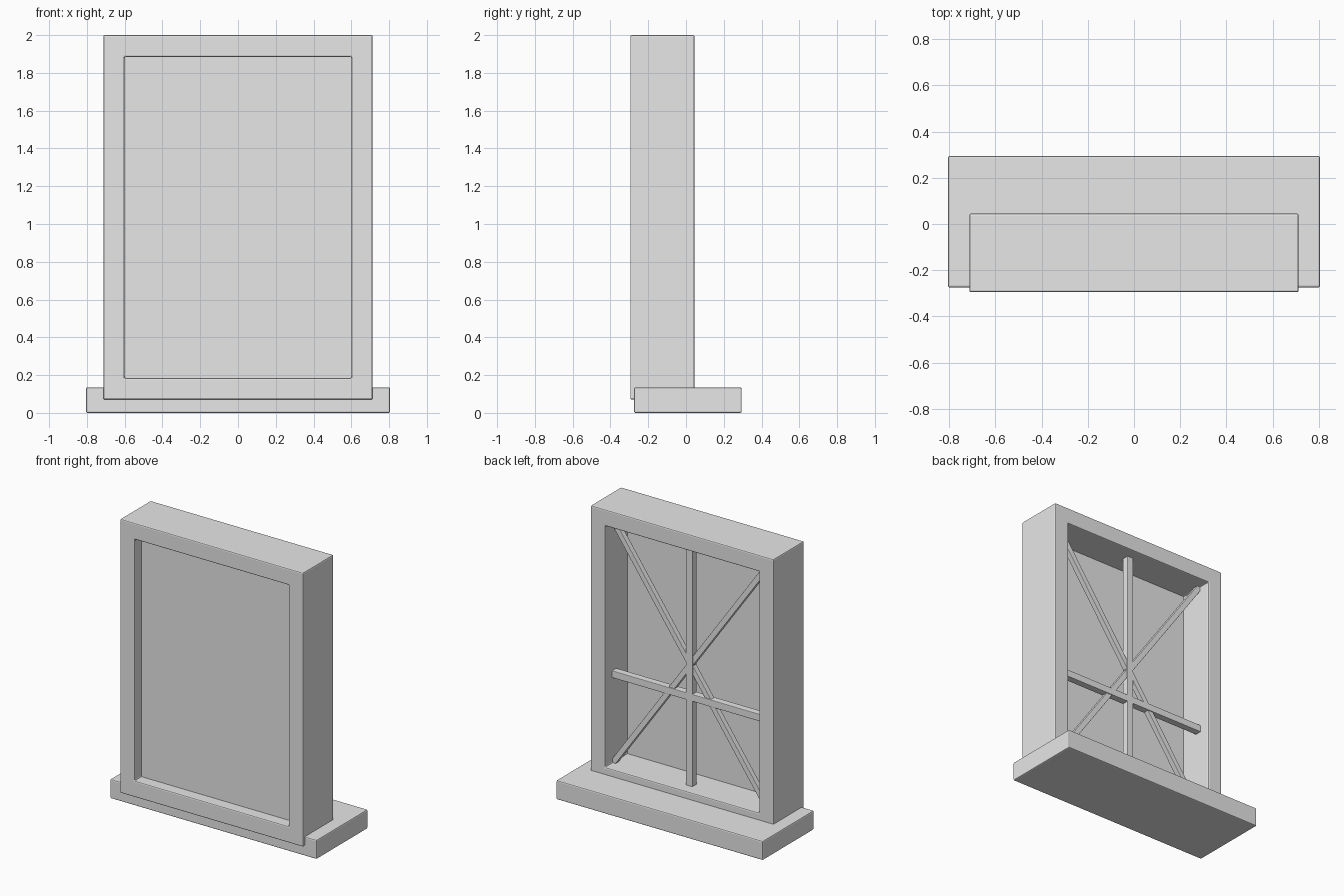
import bpy, bmesh, math
from mathutils import Matrix

if "Cube" in bpy.data.objects:
    bpy.data.objects.remove(bpy.data.objects["Cube"])

grey = bpy.data.materials.new("plain_grey")
grey.diffuse_color = (0.8, 0.8, 0.8, 1)
grey.use_nodes = True
grey.node_tree.nodes["Principled BSDF"].inputs["Base Color"].default_value = grey.diffuse_color


def finish(name, bm, bevel=0.0):
    """Turn a bmesh into a named object with a narrow chamfer."""
    bmesh.ops.recalc_face_normals(bm, faces=bm.faces)
    mesh = bpy.data.meshes.new(name)
    bm.to_mesh(mesh)
    bm.free()
    mesh.materials.append(grey)
    obj = bpy.data.objects.new(name, mesh)
    bpy.context.collection.objects.link(obj)
    if bevel:
        mod = obj.modifiers.new("edge_chamfer", 'BEVEL')
        mod.width = bevel
        mod.segments = 2
        mod.limit_method = 'ANGLE'
    return obj


def box(name, size, centre, bevel=0.0, tilt=0.0):
    """Box of a given size, tilted about the y axis."""
    bm = bmesh.new()
    bmesh.ops.create_cube(bm, size=1, matrix=Matrix.Diagonal((*size, 1)))
    obj = finish(name, bm, bevel)
    obj.location = centre
    obj.rotation_euler.y = tilt
    return obj


# Outer size and opening of the casing
HALF_W, BOTTOM, TOP = 0.713, 0.07, 2.0
OPEN_W, OPEN_B, OPEN_T = 0.6, 0.185, 1.885
FRONT, BACK = -0.295, 0.045

# Casing: a rectangular ring extruded from front to back
bm = bmesh.new()


def ring(w, b, t, y):
    return [bm.verts.new((x, y, z)) for x, z in ((-w, b), (w, b), (w, t), (-w, t))]


outer = ring(HALF_W, BOTTOM, TOP, FRONT)
inner = ring(OPEN_W, OPEN_B, OPEN_T, FRONT)
outer_back = ring(HALF_W, BOTTOM, TOP, BACK)
inner_back = ring(OPEN_W, OPEN_B, OPEN_T, BACK)
for i in range(4):
    j = (i + 1) % 4
    for a, b in ((outer, inner), (inner, inner_back),
                 (inner_back, outer_back), (outer_back, outer)):
        bm.faces.new((a[i], a[j], b[j], b[i]))
finish("window_casing", bm, 0.008)

# Sill under the casing
box("window_sill", (1.61, 0.57, 0.135), (0, 0.01, 0.0675), 0.008)

# Pane near the front of the opening
mid_z = (OPEN_B + OPEN_T) / 2
open_h = OPEN_T - OPEN_B
box("glass_pane", (2 * OPEN_W + 0.02, 0.01, open_h + 0.02), (0, -0.212, mid_z))

# Upright and cross bars
BAR_Y = -0.06
box("upright_bar", (0.05, 0.05, open_h + 0.01), (0, BAR_Y, mid_z), 0.004)
box("cross_bar", (2 * OPEN_W + 0.01, 0.05, 0.05), (0, BAR_Y, 0.81), 0.004)

# Diagonal braces, corner to corner
angle = math.atan2(2 * OPEN_W, open_h)
length = math.hypot(2 * OPEN_W, open_h)
for side, label in ((1, "right"), (-1, "left")):
    box("diagonal_brace_" + label, (0.038, 0.038, length),
        (0, BAR_Y, mid_z), 0.003, side * angle)
